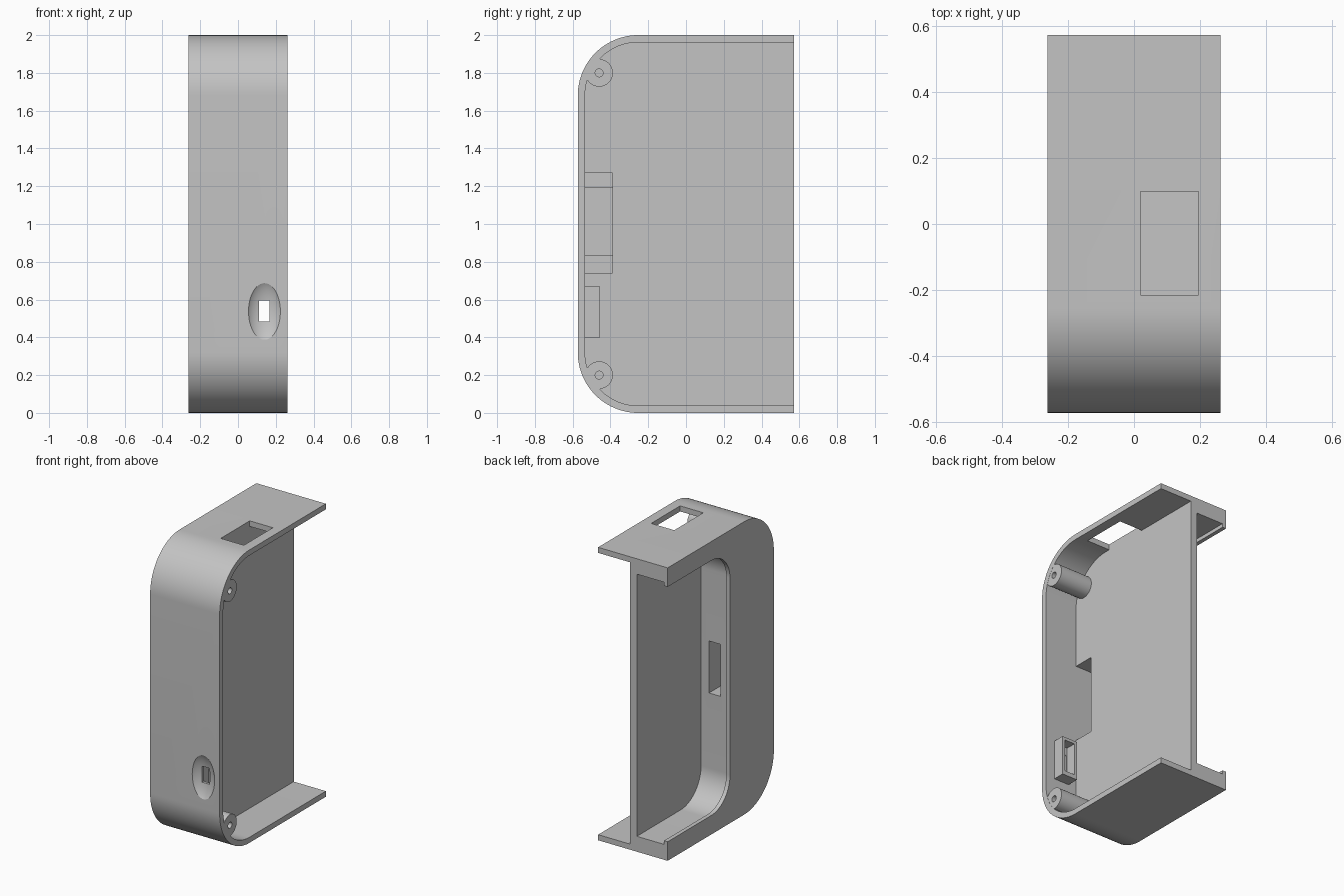
import bpy, bmesh, math
from mathutils import Matrix, Vector

cube = bpy.data.objects.get("Cube")
if cube:
    bpy.data.objects.remove(cube, do_unlink=True)

grey = bpy.data.materials.new("plain grey")
grey.use_nodes = True
grey.diffuse_color = (0.55, 0.55, 0.55, 1)
grey.node_tree.nodes["Principled BSDF"].inputs["Base Color"].default_value = (0.55, 0.55, 0.55, 1)

HALF = 0.2625      # half the width
BACK = 0.573       # back edge


def finish(name, bm):
    bmesh.ops.recalc_face_normals(bm, faces=bm.faces)
    mesh = bpy.data.meshes.new(name)
    bm.to_mesh(mesh)
    bm.free()
    mesh.materials.append(grey)
    obj = bpy.data.objects.new(name, mesh)
    bpy.context.collection.objects.link(obj)
    return obj


def u_solid(name, x0, x1, front, back, margin, r, steps=24):
    """Block along x whose two front corners are rounded in the yz plane."""
    bottom, top = margin, 2 - margin
    pts = [(back, bottom)]
    for cz, start in ((bottom + r, -90), (top - r, -180)):
        for i in range(steps + 1):
            a = math.radians(start - 90 * i / steps)
            pts.append((front + r + r * math.cos(a), cz + r * math.sin(a)))
    pts.append((back, top))
    bm = bmesh.new()
    face = bm.faces.new([bm.verts.new((x0, y, z)) for y, z in pts])
    ext = bmesh.ops.extrude_face_region(bm, geom=[face])
    moved = [v for v in ext["geom"] if isinstance(v, bmesh.types.BMVert)]
    bmesh.ops.translate(bm, verts=moved, vec=(x1 - x0, 0, 0))
    return finish(name, bm)


def box(name, xs, ys, zs):
    bm = bmesh.new()
    bmesh.ops.create_cube(bm, size=1)
    lo, hi = (Vector(p) for p in zip(xs, ys, zs))
    bmesh.ops.scale(bm, verts=bm.verts, vec=hi - lo)
    bmesh.ops.translate(bm, verts=bm.verts, vec=(lo + hi) / 2)
    return finish(name, bm)


def rod(name, x0, x1, y, z, r, sides=32):
    bm = bmesh.new()
    place = Matrix.Translation(((x0 + x1) / 2, y, z)) @ Matrix.Rotation(math.pi / 2, 4, 'Y')
    bmesh.ops.create_cone(bm, cap_ends=True, segments=sides, radius1=r, radius2=r,
                          depth=x1 - x0, matrix=place)
    return finish(name, bm)


def ellipsoid(name, centre, radii):
    bm = bmesh.new()
    place = (Matrix.Translation(centre) @ Matrix.Diagonal((*radii, 1))
             @ Matrix.Rotation(math.pi / 2, 4, 'X'))
    bmesh.ops.create_uvsphere(bm, u_segments=48, v_segments=32, radius=1, matrix=place)
    return finish(name, bm)


def combine(target, tool, operation):
    mod = target.modifiers.new(tool.name, 'BOOLEAN')
    mod.object, mod.operation, mod.solver = tool, operation, 'EXACT'
    tool.hide_render = True
    bpy.context.view_layer.objects.active = target
    bpy.ops.object.modifier_apply(modifier=mod.name)
    bpy.data.objects.remove(tool, do_unlink=True)


# Outer body with rounded front corners
body = u_solid("case_body", -HALF, HALF, -BACK, BACK, 0, 0.32)

# Thin-walled cavity on the left, thick-walled pocket with a lip on the right
combine(body, u_solid("left_cavity", 0.02, 0.4, -0.535, 0.8, 0.038, 0.283), 'DIFFERENCE')
combine(body, u_solid("right_pocket", -0.235, -0.03, -0.12, 0.8, 0.105, 0.22), 'DIFFERENCE')
combine(body, u_solid("right_lip_opening", -0.4, -0.23, -0.10, 0.8, 0.13, 0.2), 'DIFFERENCE')

# Screw bosses in the front corners
for z in (0.2, 1.8):
    combine(body, rod("screw_boss", 0, HALF - 0.001, -0.46, z, 0.073), 'UNION')
    combine(body, rod("screw_hole", 0.06, 0.4, -0.46, z, 0.021, 20), 'DIFFERENCE')

# Socket recess behind the front wall and the slot joining it to the right pocket
combine(body, box("socket_recess", (-0.10, 0.1), (-0.535, -0.39), (0.74, 1.27)), 'DIFFERENCE')
combine(body, box("socket_slot", (-0.175, -0.09), (-0.534, 0.0), (0.835, 1.19)), 'DIFFERENCE')

# Port frame inside the front wall, with its opening and outer dish
combine(body, box("port_frame", (0.08, 0.195), (-0.55, -0.455), (0.40, 0.67)), 'UNION')
combine(body, box("port_frame_recess", (0.10, 0.175), (-0.525, -0.4), (0.43, 0.65)), 'DIFFERENCE')
combine(body, ellipsoid("port_dish", (0.14, -0.623, 0.537), (0.106, 0.083, 0.188)), 'DIFFERENCE')
combine(body, box("port_opening", (0.11, 0.168), (-0.7, -0.4), (0.485, 0.595)), 'DIFFERENCE')

# Rectangular window in the top wall
combine(body, box("top_window", (0.02, 0.195), (-0.215, 0.098), (1.9, 2.1)), 'DIFFERENCE')

# Smooth curves, sharp edges
bpy.ops.object.select_all(action='DESELECT')
body.select_set(True)
bpy.context.view_layer.objects.active = body
bpy.ops.object.shade_smooth_by_angle(angle=math.radians(30))
